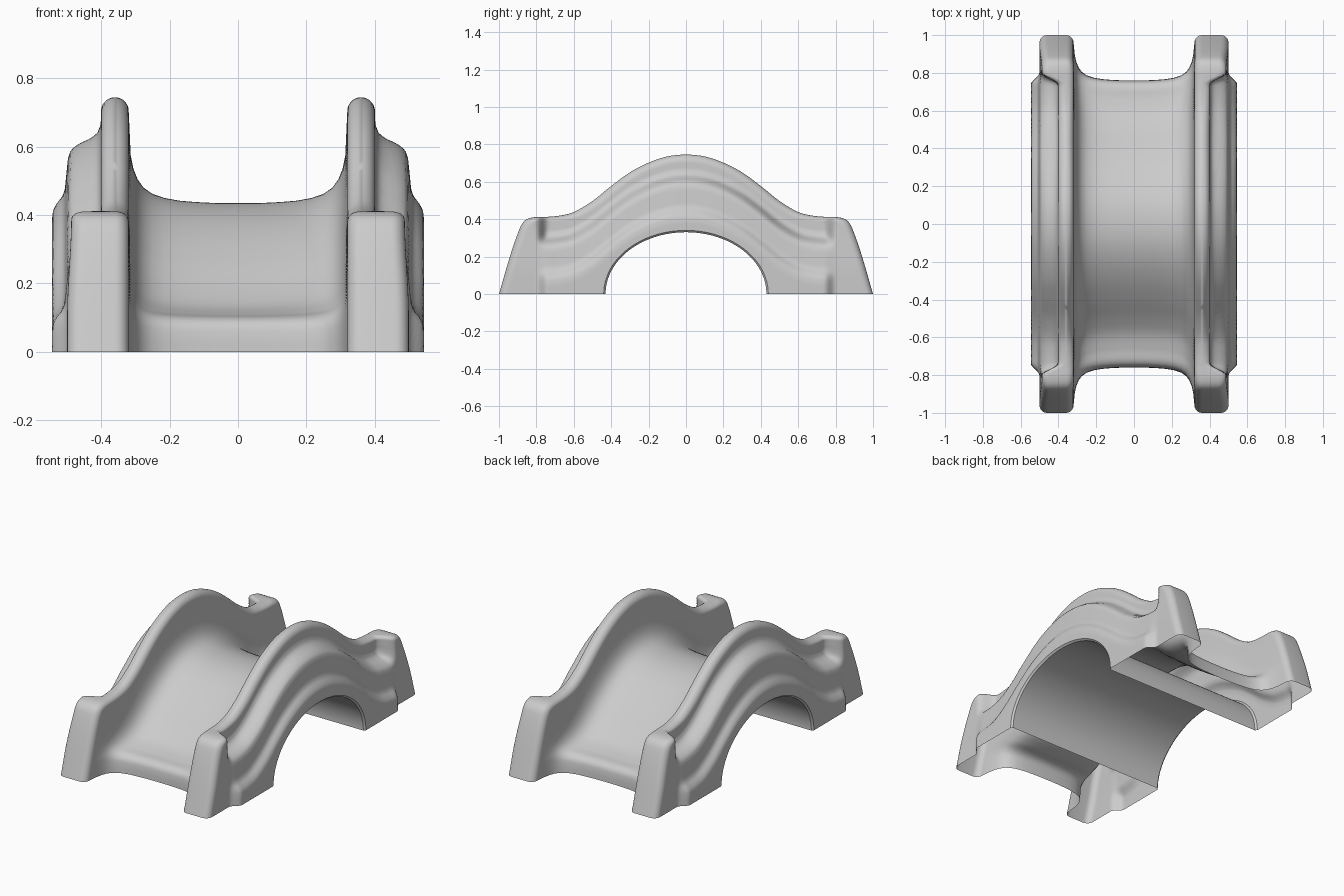
import bpy, math
from mathutils import Vector

if "Cube" in bpy.data.objects:
    bpy.data.objects.remove(bpy.data.objects["Cube"])

STATIONS = 90


def spline(pts, mirror_start=True, steps=12):
    """Catmull-Rom through 2D points; the start is mirrored in y for a flat crest."""
    p = [Vector(q) for q in pts]
    p = [Vector((-p[1].x, p[1].y))] + p + [2 * p[-1] - p[-2]]
    out = []
    for i in range(1, len(p) - 2):
        a, b, c, d = p[i - 1:i + 3]
        for k in range(steps):
            t = k / steps
            out.append(0.5 * (2 * b + (c - a) * t + (2 * a - 5 * b + 4 * c - d) * t * t
                              + (3 * b - a - 3 * c + d) * t ** 3))
    return out + [p[-2]]


def resample(poly, n):
    """Evenly spaced points along a polyline."""
    dist = [0.0]
    for a, b in zip(poly, poly[1:]):
        dist.append(dist[-1] + (b - a).length)
    out, k = [], 0
    for i in range(n + 1):
        s = dist[-1] * i / n
        while k < len(poly) - 2 and dist[k + 1] < s:
            k += 1
        out.append(poly[k].lerp(poly[k + 1], (s - dist[k]) / (dist[k + 1] - dist[k])))
    return out


def table(pts, v):
    """Smoothed lookup in a list of (position, value) pairs."""
    if v <= pts[0][0]:
        return pts[0][1]
    for (a, fa), (b, fb) in zip(pts, pts[1:]):
        if v <= b:
            return fa + (fb - fa) * (v - a) / (b - a)
    return pts[-1][1]


def smooth(a, b, v):
    t = min(1, max(0, (v - a) / (b - a)))
    return t * t * (3 - 2 * t)


# Side-view curves (y, z) of one half: wall top with end post, deck, underside arch
top_poly = spline([(0, .745), (.1, .735), (.2, .702), (.3, .65), (.4, .577), (.5, .497),
                   (.6, .438), (.68, .418), (.75, .412), (.82, .409), (.865, .39),
                   (.895, .335), (.94, .205), (1, 0)])
top = resample(top_poly, STATIONS)
deck = resample(spline([(0, .435), (.1, .425), (.2, .392), (.3, .338), (.4, .267), (.5, .187),
                        (.58, .135), (.66, .11), (.72, .1), (.748, .08), (.757, .045),
                        (.76, 0)]), STATIONS)
arch = [Vector((.43 * math.sin(a), .33 * math.cos(a)))
        for a in (math.pi / 2 * i / STATIONS for i in range(STATIONS + 1))]
crest = [(p.x, p.y) for p in top_poly if p.x < .82]

# Outer face: stepped ledges by depth below the wall top, merging into the end post
LEDGES = [(0, .4), (.08, .402), (.105, .412), (.12, .43), (.135, .465), (.155, .49),
          (.18, .498), (.27, .507), (.29, .514), (.31, .53), (.33, .541), (.36, .545)]
# Deck cross-section: (distance above the deck curve, x)
FILLET = [(0, 0), (0, .06), (.003, .12), (.007, .17), (.015, .215), (.027, .25),
          (.045, .276), (.07, .294), (.1, .306), (.14, .314)]


def outer_x(p):
    x = table(LEDGES, table(crest, p.x) - p.y)
    post = smooth(.74, .8, p.x)
    return x + (.488 + .012 * smooth(.4, .1, p.y) - x) * post if post else x


def section(i):
    a, t, d = arch[i], top[i], deck[i]
    pts = [(x, a) for x in (0, .18, .36, .535)]
    # outer flank from the arch up to the rounded rim
    span, r = (t - a).length, .04
    rim = [r * (1 - math.cos(math.pi / 2 * k / 7)) for k in range(8)]
    n = 40
    flank = [.01 + (span - r - .01) * k / n for k in range(n)]
    for s in flank + [span - q for q in reversed(rim)]:
        p = a.lerp(t, s / span)
        h = span - s
        cut = r - math.sqrt(max(0, r * r - (r - h) ** 2)) if h < r else 0
        pts.append((outer_x(p) - cut, p))
    # inner wall down to the deck
    span = (t - d).length
    for h in rim:
        pts.append((.32 + r - math.sqrt(max(0, r * r - (r - h) ** 2)), t.lerp(d, h / span)))
    for s, x in reversed(FILLET):
        pts.append((x, d.lerp(t, s / span)))
    return [(x, p.x, max(0, p.y)) for x, p in pts]


# Open-bottomed quarter shell, mirrored to both sides and both ends
rows = [section(i) for i in range(STATIONS + 1)]
m = len(rows[0])
verts = [v for row in rows for v in row]
faces = [(i * m + j, (i + 1) * m + j, (i + 1) * m + j + 1, i * m + j + 1)
         for i in range(STATIONS) for j in range(m - 1)]
mesh = bpy.data.meshes.new("arched_bridge")
mesh.from_pydata(verts, [], faces)
bridge = bpy.data.objects.new("arched_bridge", mesh)
bpy.context.collection.objects.link(bridge)
bpy.context.view_layer.objects.active = bridge
bridge.select_set(True)
mod = bridge.modifiers.new("mirror", 'MIRROR')
mod.use_axis = (True, True, False)
mod.merge_threshold = .0005
bpy.ops.object.modifier_apply(modifier=mod.name)
bpy.ops.object.shade_smooth_by_angle(angle=math.radians(40))
